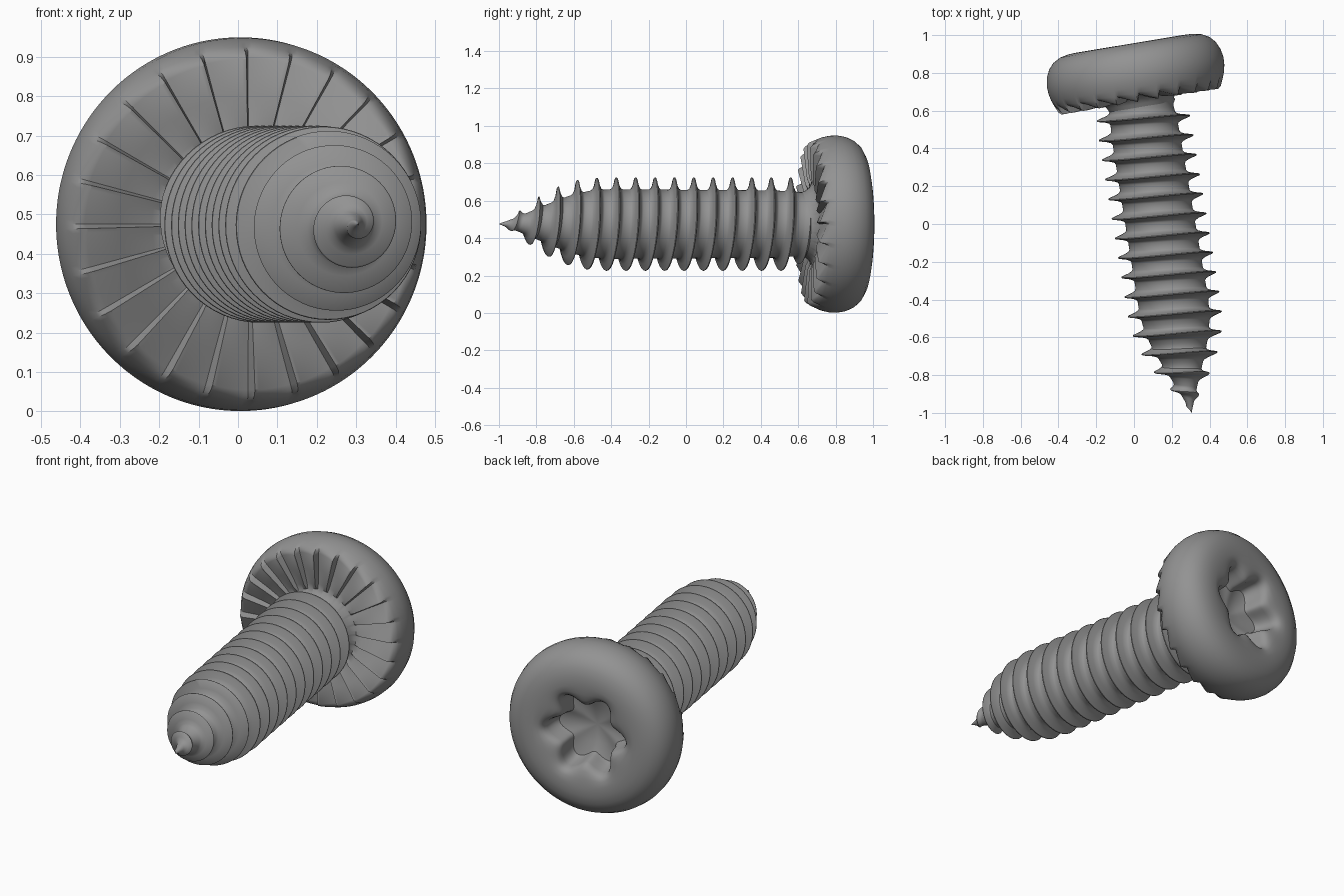
import bpy, bmesh, math
from mathutils import Matrix, Vector

if "Cube" in bpy.data.objects:
    bpy.data.objects.remove(bpy.data.objects["Cube"])

TILT = math.radians(9.4)
TIP = Vector((0.305, -1.0, 0.475))
c, s = math.cos(TILT), math.sin(TILT)
# local x = world up, local z = screw axis running from tip to head
FRAME = Matrix(((0, c, -s, TIP.x), (0, s, c, TIP.y), (1, 0, 0, TIP.z), (0, 0, 0, 1)))

metal = bpy.data.materials.new("grey_metal")
metal.diffuse_color = (0.29, 0.29, 0.29, 1)
metal.use_nodes = True
metal.node_tree.nodes["Principled BSDF"].inputs["Base Color"].default_value = metal.diffuse_color


def lerp(table, x):
    """Piecewise linear lookup."""
    if x <= table[0][0]:
        return table[0][1]
    for (x0, y0), (x1, y1) in zip(table, table[1:]):
        if x <= x1:
            return y0 + (y1 - y0) * (x - x0) / (x1 - x0)
    return table[-1][1]


def grid_object(name, rows, wrap, angle):
    """Skin a list of equally long point rows."""
    bm = bmesh.new()
    vs = [[bm.verts.new(p) for p in row] for row in rows]
    n = len(vs)
    for i in range(n if wrap else n - 1):
        a, b = vs[i], vs[(i + 1) % n]
        for j in range(len(a) - 1):
            bm.faces.new((a[j], b[j], b[j + 1], a[j + 1]))
    bmesh.ops.remove_doubles(bm, verts=bm.verts, dist=0.0002)
    bmesh.ops.recalc_face_normals(bm, faces=bm.faces)
    me = bpy.data.meshes.new(name)
    bm.to_mesh(me)
    bm.free()
    me.materials.append(metal)
    ob = bpy.data.objects.new(name, me)
    bpy.context.collection.objects.link(ob)
    me.transform(FRAME)
    bpy.ops.object.select_all(action='DESELECT')
    ob.select_set(True)
    bpy.context.view_layer.objects.active = ob
    bpy.ops.object.shade_smooth_by_angle(angle=math.radians(angle))
    return ob


# threaded shank: one pitch-wide profile swept along a helix
PITCH, STEPS, TURNS, END = 0.105, 64, 18, 1.72
root = [(0, 0), (0.1, 0.038), (0.2, 0.08), (0.3, 0.122), (0.4, 0.158), (0.5, 0.18), (0.6, 0.186),
        (1.5, 0.18), (1.64, 0.17), (1.72, 0.17)]
crest = [(0, 0), (0.06, 0.035), (0.11, 0.07), (0.22, 0.15), (0.33, 0.205), (0.43, 0.238),
         (0.55, 0.25), (1.6, 0.25), (1.67, 0.17)]
section = [(-0.5, 0), (-0.32, 0), (-0.22, 0.1), (-0.12, 0.42), (-0.025, 0.98), (0, 1),
           (0.025, 0.98), (0.12, 0.42), (0.22, 0.1), (0.32, 0), (0.5, 0)]
rows = []
for i in range(-STEPS, TURNS * STEPS):
    turn = i / STEPS
    a = -turn * 2 * math.pi
    row = []
    for p, h in section:
        z = min(max(0.006 + PITCH * (turn + p), 0), END)
        r = lerp(root, z)
        r += max(0, lerp(crest, z) - r) * h
        row.append((r * math.cos(a), r * math.sin(a), z))
    rows.append(row)
grid_object("threaded_shank", rows, False, 40)

# head: revolved profile (radius, height, tooth depth, lobe depth)
TEETH, PER = 24, 10
profile = [(0, 1.63, 0, 0), (0.165, 1.63, 0, 0), (0.178, 1.66, 0, 0), (0.195, 1.685, 0, 0),
           (0.22, 1.70, 0.004, 0), (0.25, 1.706, 0.025, 0), (0.33, 1.71, 0.034, 0),
           (0.42, 1.71, 0.04, 0), (0.435, 1.712, 0.03, 0), (0.45, 1.722, 0.006, 0),
           (0.463, 1.75, 0, 0), (0.472, 1.79, 0, 0), (0.474, 1.83, 0, 0), (0.466, 1.875, 0, 0),
           (0.448, 1.915, 0, 0), (0.42, 1.947, 0, 0), (0.38, 1.969, 0, 0), (0.335, 1.979, 0, 0),
           (0.29, 1.981, 0, 0), (0.25, 1.976, 0, 0.01), (0.222, 1.966, 0, 0.022),
           (0.203, 1.95, 0, 0.03), (0.194, 1.925, 0, 0.033), (0.184, 1.86, 0, 0.032),
           (0.172, 1.835, 0, 0.03), (0.1, 1.815, 0, 0.008), (0, 1.80, 0, 0)]
rows = []
for i in range(TEETH * PER):
    a = 2 * math.pi * i / (TEETH * PER)
    saw = (i % PER) / (PER - 1)          # ratchet teeth under the head
    lobe = -math.cos(6 * a)              # six-lobed drive recess
    row = []
    for r, z, tooth, lob in profile:
        r += lob * lobe
        row.append((r * math.cos(a), r * math.sin(a), z - tooth * saw))
    rows.append(row)
grid_object("screw_head", rows, True, 38)
